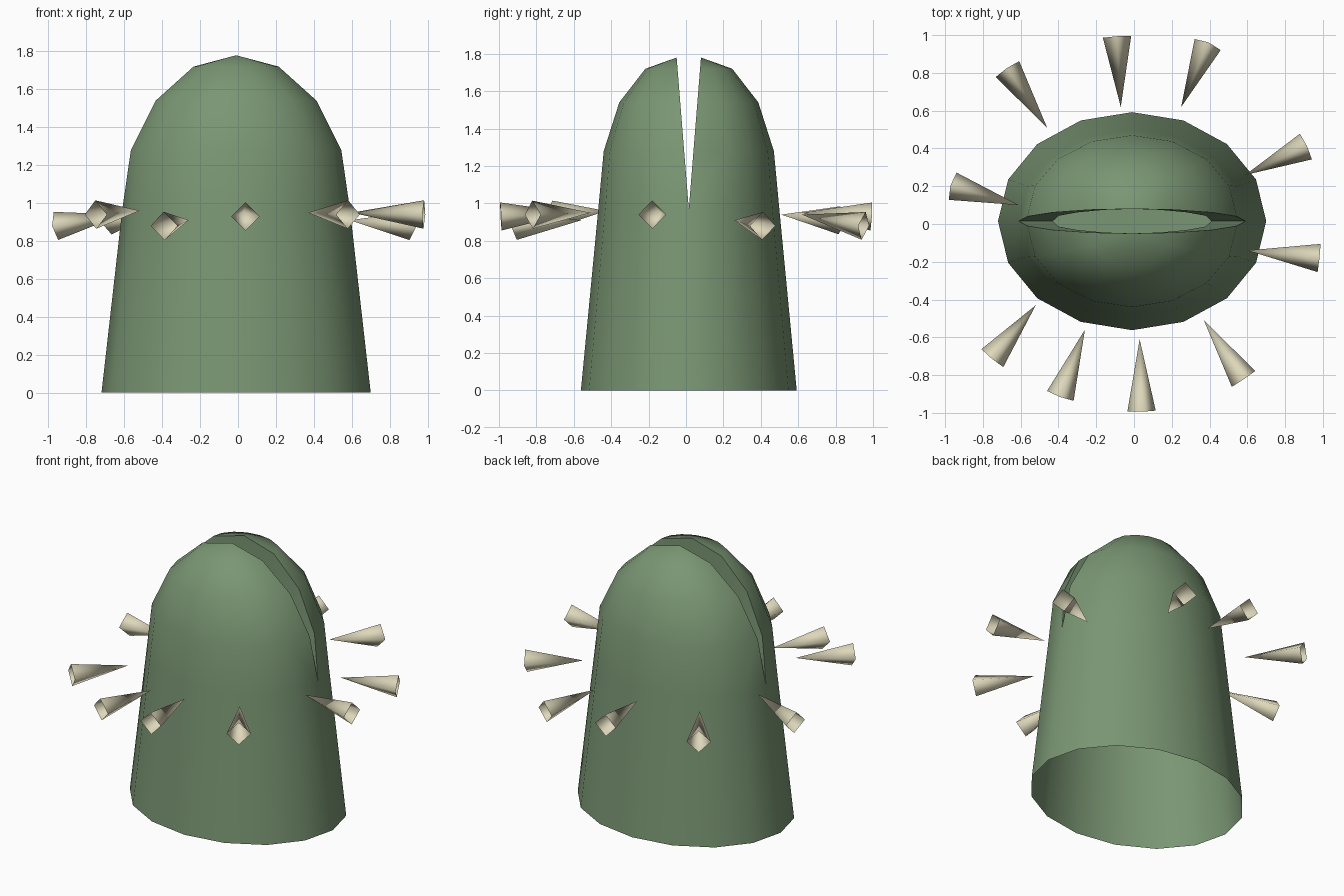
import bpy, bmesh, math
from mathutils import Vector, Matrix

cube = bpy.data.objects.get("Cube")
if cube:
    bpy.data.objects.remove(cube)


def material(name, rgb):
    m = bpy.data.materials.new(name)
    m.use_nodes = True
    m.diffuse_color = (*rgb, 1)
    m.node_tree.nodes["Principled BSDF"].inputs["Base Color"].default_value = (*rgb, 1)
    return m


def finish(bm, name, mat, angle):
    bmesh.ops.recalc_face_normals(bm, faces=bm.faces[:])
    mesh = bpy.data.meshes.new(name)
    bm.to_mesh(mesh)
    bm.free()
    mesh.materials.append(mat)
    mesh.shade_smooth()
    mesh.set_sharp_from_angle(angle=math.radians(angle))
    ob = bpy.data.objects.new(name, mesh)
    bpy.context.collection.objects.link(ob)
    return ob


green = material("sage green", (0.195, 0.305, 0.172))
cream = material("pale cream", (0.72, 0.68, 0.49))

# Body: an open-bottomed dome whose halves spread apart above the slit,
# with a closed hollow inside; rings are (x radius, y radius, height)
CENTRE = Vector((-0.01, 0.015, 0))
SLIT_Z, TOP_Z, SPREAD, STEPS = 0.97, 1.78, 0.065, 8
OUTER = [(0.71, 0.577, 0), (0.6, 0.484, SLIT_Z), (0.555, 0.43, 1.28),
         (0.425, 0.326, 1.54), (0.225, 0.172, 1.72), (0, 0, TOP_Z)]
INNER = [(0.44, 0.35, 0.75), (0.42, 0.33, SLIT_Z), (0.39, 0.3, 1.25),
         (0.29, 0.22, 1.43), (0.15, 0.11, 1.56), (0, 0, 1.61)]


def half_rings(bm, profile, side):
    top = profile[-1][2]
    rings = []
    for rx, ry, z in profile:
        gap = SPREAD * max(0, z - SLIT_Z) / (top - SLIT_Z)
        ring = []
        for k in range(STEPS + 1):
            a = math.pi * k / STEPS
            y = side * (ry * math.sin(a) + gap)
            ring.append(bm.verts.new(CENTRE + Vector((rx * math.cos(a), y, z))))
        rings.append(ring)
    return rings


bm = bmesh.new()
for side in (1, -1):
    outer, inner = (half_rings(bm, p, side) for p in (OUTER, INNER))
    bm.faces.new(inner[0])
    for rings in (outer, inner):
        for low, high in zip(rings, rings[1:]):
            for k in range(STEPS):
                bm.faces.new((low[k], low[k + 1], high[k + 1], high[k]))
    # Slit walls join the outer and inner skins
    for i in range(1, len(OUTER) - 1):
        for k in (0, STEPS):
            bm.faces.new((outer[i][k], outer[i + 1][k], inner[i + 1][k], inner[i][k]))
bmesh.ops.remove_doubles(bm, verts=bm.verts[:], dist=0.0005)
finish(bm, "body", green, 50)

# Spikes: open four-sided cones, thin end toward the body (tip x, y, z, base x, y, z)
SPIKES = [
    (-0.46, 0.51, 0.94, -0.67, 0.82, 0.91), (-0.07, 0.62, 0.95, -0.09, 0.99, 0.93),
    (0.25, 0.62, 0.94, 0.39, 0.95, 0.88), (0.59, 0.26, 0.91, 0.91, 0.41, 0.88),
    (0.60, -0.14, 0.95, 0.98, -0.18, 0.94), (0.37, -0.51, 0.95, 0.58, -0.82, 0.94),
    (0.03, -0.61, 0.95, 0.04, -0.99, 0.93), (-0.26, -0.56, 0.91, -0.39, -0.91, 0.88),
    (-0.52, -0.43, 0.96, -0.75, -0.71, 0.94), (-0.61, 0.10, 0.94, -0.96, 0.20, 0.88),
]
for i, spike in enumerate(SPIKES):
    tip, base = Vector(spike[:3]), Vector(spike[3:])
    axis = base - tip
    bm = bmesh.new()
    place = Matrix.Translation((tip + base) / 2) @ axis.to_track_quat('Z', 'Y').to_matrix().to_4x4()
    bmesh.ops.create_cone(bm, cap_ends=False, segments=4, radius1=0, radius2=0.075,
                          depth=axis.length, matrix=place)
    bmesh.ops.remove_doubles(bm, verts=bm.verts[:], dist=0.0005)
    finish(bm, f"spike_{i + 1}", cream, 94)
